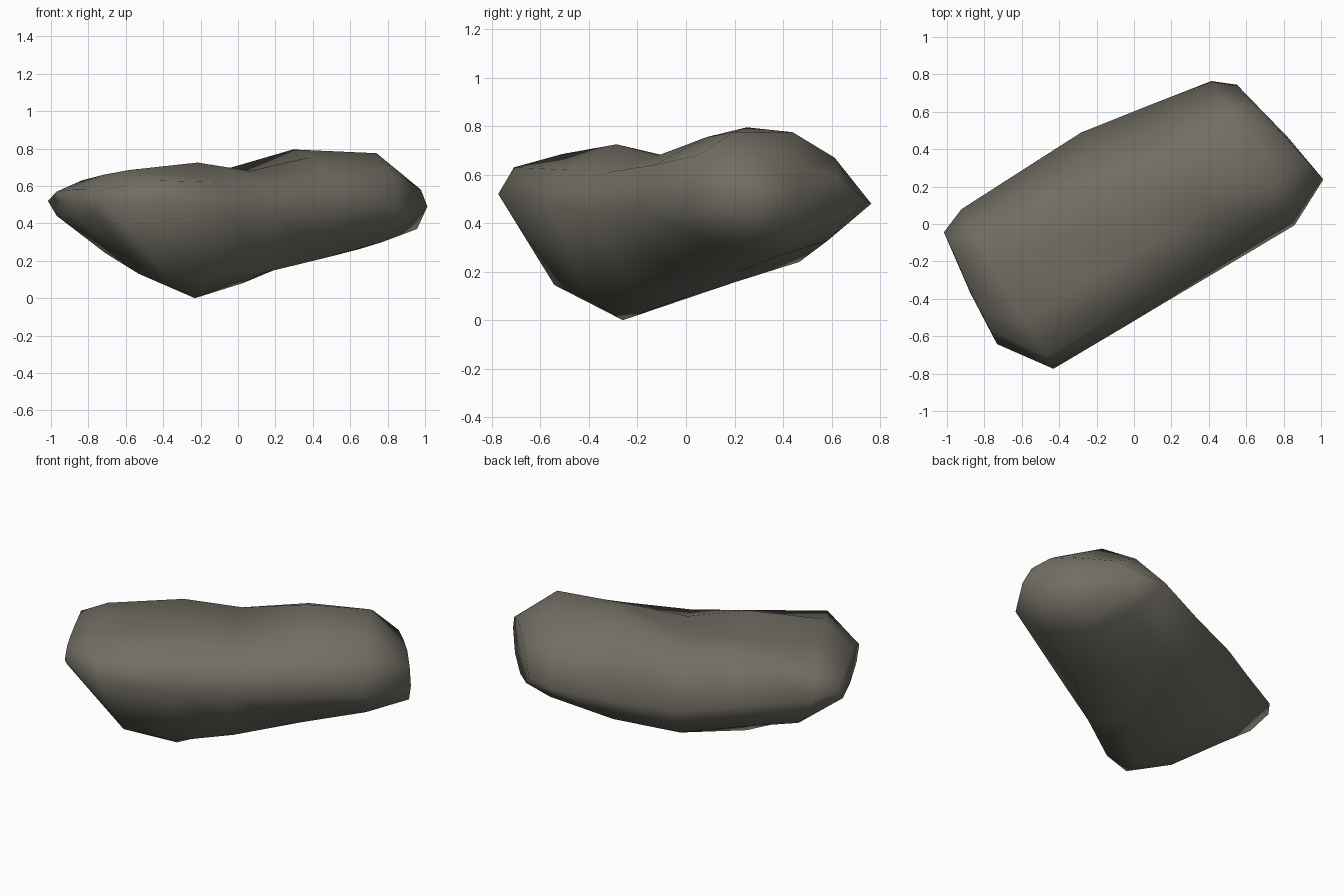
import bpy, bmesh, math
from mathutils import Vector

if "Cube" in bpy.data.objects:
    bpy.data.objects.remove(bpy.data.objects["Cube"])

# Stone colour
stone = bpy.data.materials.new("dark warm grey stone")
stone.diffuse_color = (0.165, 0.155, 0.125, 1)
stone.use_nodes = True
stone.node_tree.nodes["Principled BSDF"].inputs["Base Color"].default_value = stone.diffuse_color

# Cross-sections along the long axis: position, skew, undercut, then (across, height)
# order: back edge, ridge, hollow, mound, front shoulder, front edge, low front, bottom, low back
sections = [
    (-0.94, 0.08, 0.0, [(.47, .52), (.36, .57), (.16, .58), (0, .58), (-.11, .57),
                        (-.19, .52), (-.10, .45), (.12, .42), (.36, .44)]),
    (-0.76, 0.00, 0.4, [(.53, .50), (.35, .63), (.12, .66), (-.15, .685), (-.38, .63),
                        (-.455, .52), (-.27, .145), (0, .13), (.28, .24)]),
    (-0.33, 0.00, 0.0, [(.55, .45), (.31, .69), (.13, .67), (-.14, .725), (-.37, .62),
                        (-.45, .47), (-.28, .09), (-.11, 0), (.32, .22)]),
    (0.00, 0.00, 0.0, [(.565, .42), (.27, .67), (.06, .65), (-.13, .68), (-.37, .61),
                       (-.445, .45), (-.27, .135), (-.05, .08), (.38, .20)]),
    (0.38, 0.00, 0.0, [(.51, .44), (.23, .73), (.07, .795), (-.12, .755), (-.37, .64),
                       (-.44, .46), (-.23, .21), (.03, .20), (.32, .24)]),
    (0.74, 0.00, 0.0, [(.455, .48), (.28, .67), (.08, .775), (-.20, .775), (-.37, .68),
                       (-.435, .47), (-.26, .30), (0, .26), (.25, .33)]),
    (0.93, -0.22, 0.0, [(.37, .49), (.22, .59), (0, .63), (-.15, .635), (-.25, .58),
                        (-.30, .49), (-.22, .37), (0, .35), (.25, .41)]),
]

# The axis lies thirty degrees off x
c, s = math.cos(math.radians(30)), math.sin(math.radians(30))
bm = bmesh.new()
rings = []
for u, skew, undercut, pts in sections:
    ring = []
    for v, z in pts:
        a = u + skew * v + undercut * max(0, 0.5 - z)
        ring.append(bm.verts.new((a * c - v * s, a * s + v * c, z)))
    rings.append(ring)

# Skin between the sections
n = len(rings[0])
for r0, r1 in zip(rings, rings[1:]):
    for i in range(n):
        j = (i + 1) % n
        bm.faces.new((r0[i], r0[j], r1[j], r1[i]))

# Blunt ends, each a fan to a slightly raised middle
for ring, push in ((rings[0], -0.012), (rings[-1], 0.012)):
    mid = sum((v.co for v in ring), Vector()) / n + Vector((c, s, 0)) * push
    m = bm.verts.new(mid)
    for i in range(n):
        bm.faces.new((ring[i], ring[(i + 1) % n], m))

bmesh.ops.recalc_face_normals(bm, faces=bm.faces)
for f in bm.faces:
    f.smooth = True
mesh = bpy.data.meshes.new("boulder")
bm.to_mesh(mesh)
bm.free()
mesh.materials.append(stone)
rock = bpy.data.objects.new("boulder", mesh)
bpy.context.collection.objects.link(rock)
